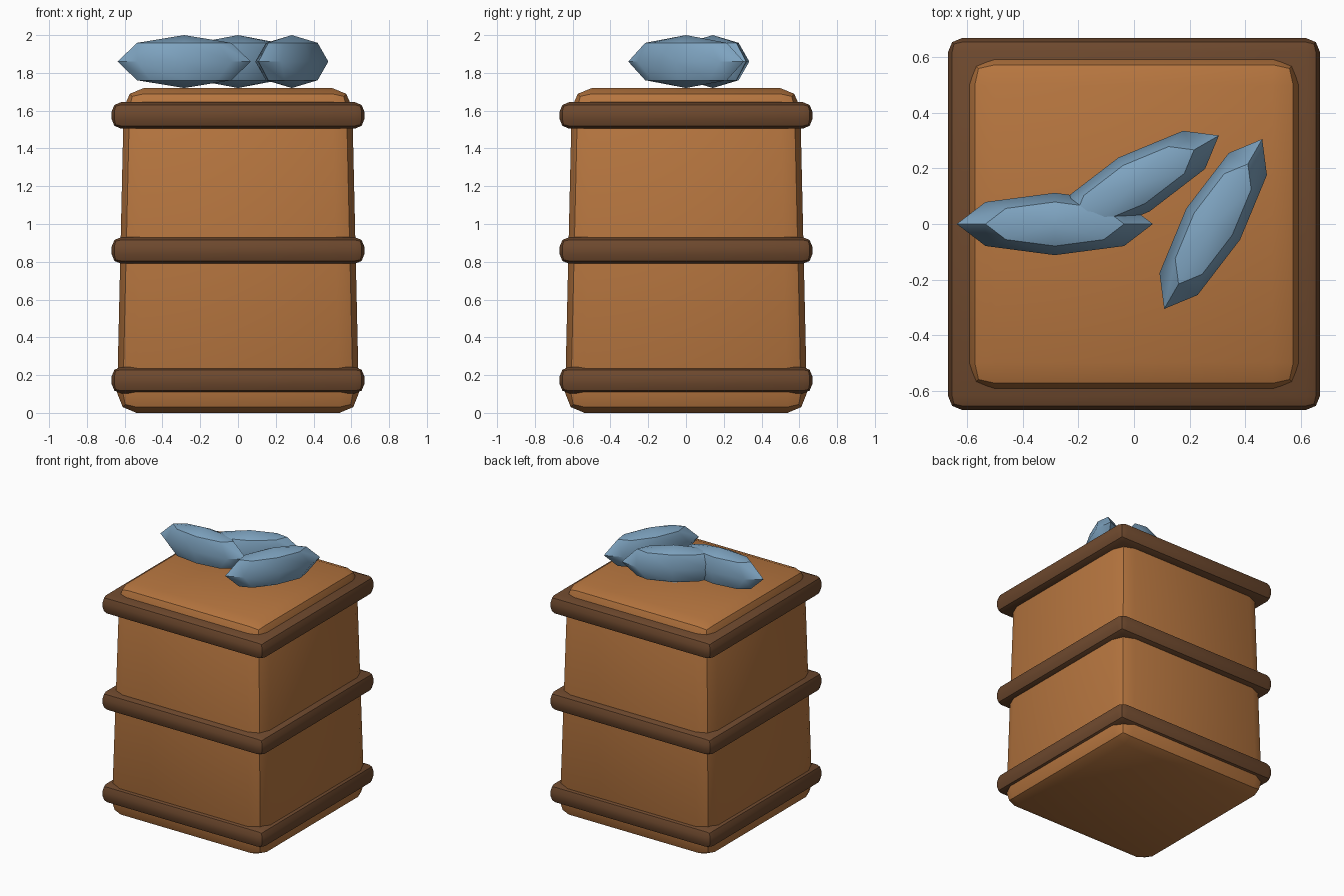
import bpy, bmesh, math
from mathutils import Matrix

if "Cube" in bpy.data.objects:
    bpy.data.objects.remove(bpy.data.objects["Cube"])


def material(name, rgb):
    m = bpy.data.materials.new(name)
    m.diffuse_color = (*rgb, 1.0)
    m.use_nodes = True
    m.node_tree.nodes["Principled BSDF"].inputs["Base Color"].default_value = m.diffuse_color
    return m


WOOD = material("warm wood", (0.47, 0.18, 0.05))
DARK = material("dark wood", (0.155, 0.066, 0.027))
BLUE = material("soft blue", (0.21, 0.37, 0.53))


def finish(bm, name, mat):
    mesh = bpy.data.meshes.new(name)
    bmesh.ops.recalc_face_normals(bm, faces=bm.faces)
    bm.to_mesh(mesh)
    bm.free()
    mesh.materials.append(mat)
    ob = bpy.data.objects.new(name, mesh)
    bpy.context.collection.objects.link(ob)
    bpy.ops.object.select_all(action='DESELECT')
    ob.select_set(True)
    bpy.context.view_layer.objects.active = ob
    bpy.ops.object.shade_smooth_by_angle(angle=math.radians(40))
    return ob


def rounded_block(name, z0, z1, half_bottom, half_top, bevel, mat):
    """Square block, optionally tapered, with two-step rounded edges."""
    bm = bmesh.new()
    bmesh.ops.create_cube(bm, size=2)
    for v in bm.verts:
        top = v.co.z > 0
        half = half_top if top else half_bottom
        v.co = (v.co.x * half, v.co.y * half, z1 if top else z0)
    bmesh.ops.bevel(bm, geom=bm.edges[:], offset=bevel, segments=2,
                    profile=0.5, affect='EDGES')
    return finish(bm, name, mat)


# Tapered crate body
rounded_block("body", 0.0, 1.72, 0.642, 0.603, 0.105, WOOD)

# Three bands around the body
for label, z in (("lower", 0.173), ("middle", 0.86), ("upper", 1.575)):
    rounded_block(label + "_band", z - 0.07, z + 0.07, 0.669, 0.669, 0.05, DARK)

# Faceted spindle-shaped pieces lying on top
for i, (x, y, turn) in enumerate(((-0.285, 0, 0), (0, 0.142, 30), (0.285, 0, 60))):
    bm = bmesh.new()
    bmesh.ops.create_uvsphere(bm, u_segments=8, v_segments=4, radius=0.14)
    bm.transform(Matrix.Translation((x, y, 1.86))
                 @ Matrix.Rotation(math.radians(turn), 4, 'Z')
                 @ Matrix.Diagonal((2.52, 0.8, 1.0, 1.0)))
    finish(bm, "top_piece_%d" % (i + 1), BLUE)
